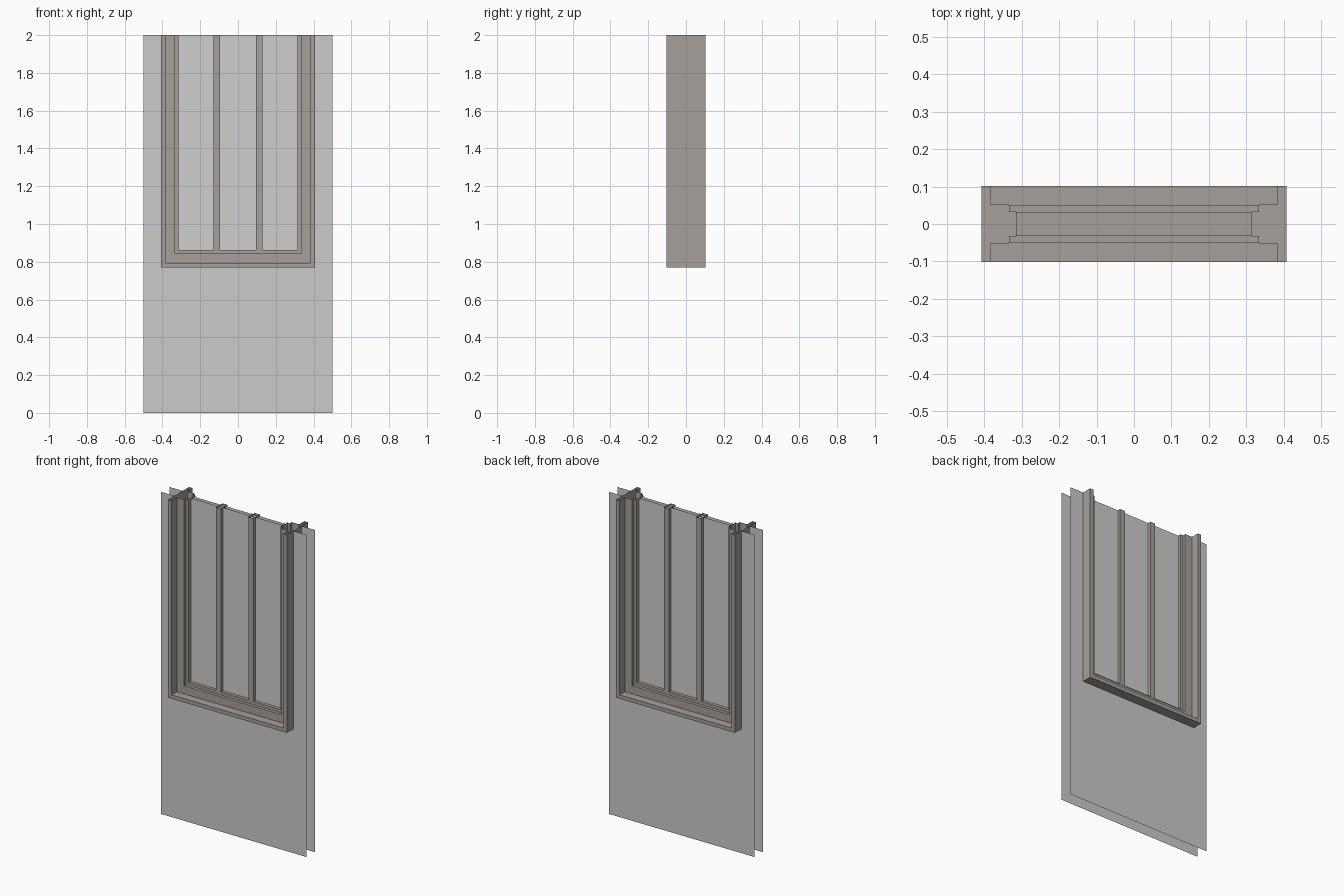
import bpy

if "Cube" in bpy.data.objects:
    bpy.data.objects.remove(bpy.data.objects["Cube"])

def material(name, rgb):
    m = bpy.data.materials.new(name)
    m.diffuse_color = (*rgb, 1)
    m.use_nodes = True
    m.node_tree.nodes["Principled BSDF"].inputs["Base Color"].default_value = m.diffuse_color
    return m

PLASTER = material("light grey plaster", (0.60, 0.60, 0.60))
TRIM = material("warm grey trim", (0.38, 0.35, 0.325))
GLASS = material("pale grey glass", (0.62, 0.62, 0.62))

HALF_W, SILL, TOP = 0.408, 0.77, 2.0

def build(name, verts, faces, mat):
    me = bpy.data.meshes.new(name)
    me.from_pydata(verts, [], faces)
    me.materials.append(mat)
    ob = bpy.data.objects.new(name, me)
    bpy.context.collection.objects.link(ob)
    return ob

def u_path(inset, y):
    """Open-topped U around the window at a given inset."""
    x, z = HALF_W - inset, SILL + inset
    return [(-x, y, TOP), (-x, y, z), (x, y, z), (x, y, TOP)]

# Stepped frame: profile (inset, y) swept around the U, open at the top
half = [(0, 0.102), (0.024, 0.102), (0.024, 0.051), (0.074, 0.051),
        (0.074, 0.032), (0.092, 0.032)]
profile = [(d, -y) for d, y in half] + half[::-1]
n = len(profile)
verts = [v for d, y in profile for v in u_path(d, y)]
faces = [(4*i + k, 4*i + k + 1, 4*((i+1) % n) + k + 1, 4*((i+1) % n) + k)
         for i in range(n) for k in range(3)]
build("window_frame", verts, faces, TRIM)

# Mullions: open-ended tubes
for s, side in ((-1, "left"), (1, "right")):
    a, b = sorted((s * 0.094, s * 0.129))
    ring = [(a, -0.032), (b, -0.032), (b, 0.032), (a, 0.032)]
    v = [(x, y, z) for z in (SILL + 0.092, TOP) for x, y in ring]
    build("mullion_" + side, v,
          [(i, (i+1) % 4, (i+1) % 4 + 4, i + 4) for i in range(4)], TRIM)

# Wall skins with the opening, and glass skins, on both sides
for s, side in ((-1, "front"), (1, "back")):
    y = s * 0.04
    v = [(-0.5, y, TOP), (-0.5, y, 0), (0.5, y, 0), (0.5, y, TOP)] + u_path(0, y)
    f = [(k, k+1, k+5, k+4) for k in range(3)]
    build("wall_" + side, v, f if s < 0 else [q[::-1] for q in f], PLASTER)
    v = u_path(0.092, s * 0.012)
    build("glass_" + side, v, [(0, 1, 2, 3) if s < 0 else (3, 2, 1, 0)], GLASS)

# Make the trim normals point outward
import bmesh
for ob in bpy.data.objects:
    if ob.name.startswith(("window", "mullion")):
        bm = bmesh.new()
        bm.from_mesh(ob.data)
        bmesh.ops.recalc_face_normals(bm, faces=bm.faces)
        bm.to_mesh(ob.data)
        bm.free()
